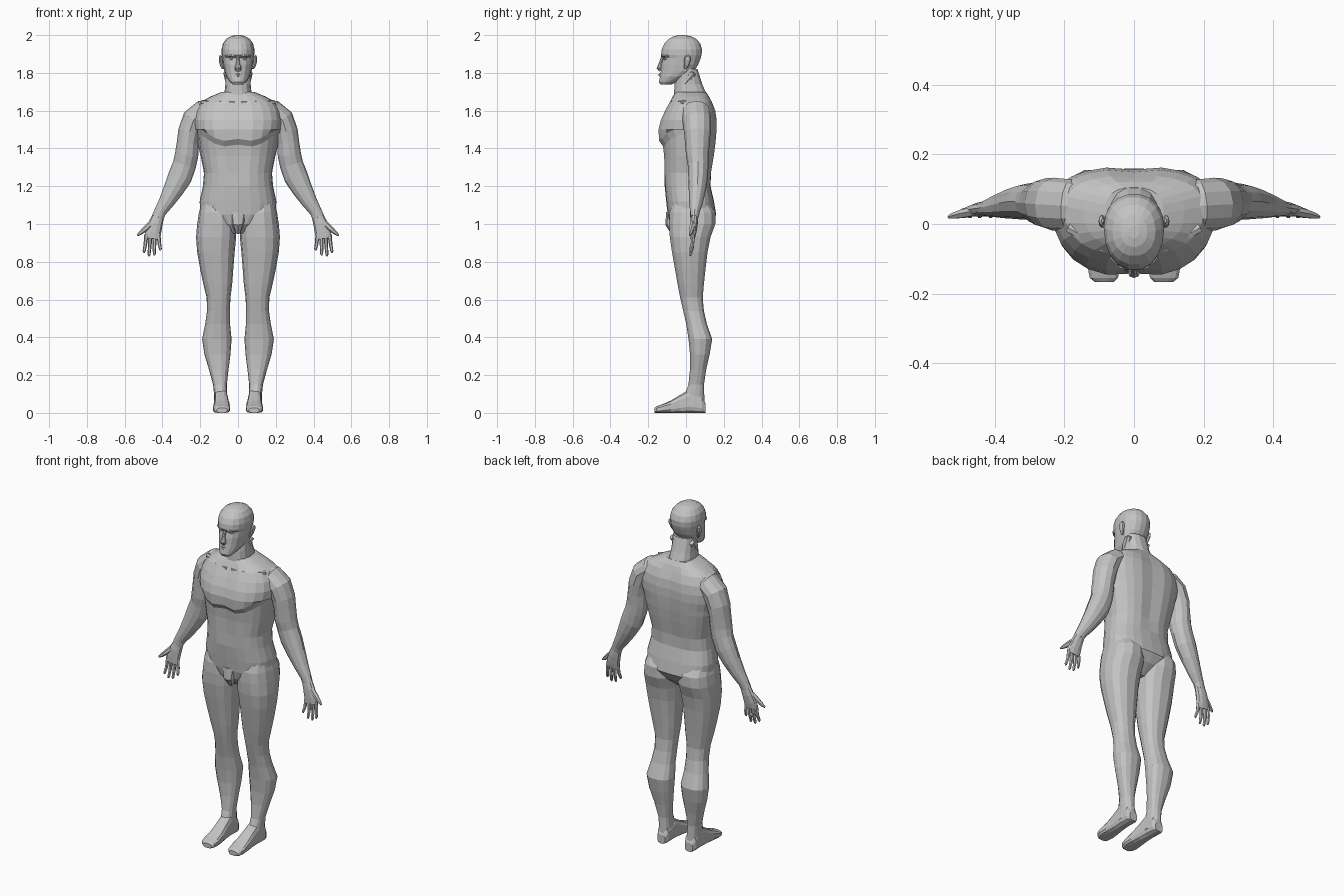
import bpy, bmesh, math
from mathutils import Vector

skin = bpy.data.materials.new("grey clay")
skin.diffuse_color = (0.55, 0.55, 0.55, 1)


def loft(name, rings, mirror=False):
    """Skin a list of point rings, cap both ends, keep flat shading."""
    bm = bmesh.new()
    vs = [[bm.verts.new(p) for p in r] for r in rings]
    n = len(vs[0])
    for a, b in zip(vs, vs[1:]):
        for i in range(n):
            j = (i + 1) % n
            bm.faces.new((a[i], a[j], b[j], b[i]))
    bm.faces.new(vs[0])
    bm.faces.new(vs[-1])
    bmesh.ops.recalc_face_normals(bm, faces=bm.faces)
    me = bpy.data.meshes.new(name)
    bm.to_mesh(me)
    bm.free()
    me.materials.append(skin)
    ob = bpy.data.objects.new(name, me)
    bpy.context.collection.objects.link(ob)
    if mirror:
        ob.modifiers.new("mirror", 'MIRROR').use_mirror_merge = False
    return ob


def sp(v, e):
    return math.copysign(abs(v) ** e, v)


def flat_ring(z, x0, x1, yf, yb, yc, n=16, e=0.85):
    """Horizontal section with separate front and back depth."""
    cx, w = (x0 + x1) / 2, (x1 - x0) / 2
    pts = []
    for i in range(n):
        a = 2 * math.pi * i / n
        s = sp(math.sin(a), e)
        y = yc + s * (yb - yc) if s > 0 else yc + s * (yc - yf)
        pts.append(Vector((cx + w * sp(math.cos(a), e), y, z)))
    return pts


def tube(name, secs, n=10, mirror=True):
    """Limb along a path: x, y, z, radius across, radius in depth."""
    ps = [Vector(s[:3]) for s in secs]
    rings = []
    for k, s in enumerate(secs):
        t = (ps[min(k + 1, len(ps) - 1)] - ps[max(k - 1, 0)]).normalized()
        a = t.cross(Vector((0, 1, 0))).normalized()
        b = t.cross(a)
        rings.append([ps[k] + a * s[3] * math.cos(2 * math.pi * i / n)
                      + b * s[4] * math.sin(2 * math.pi * i / n) for i in range(n)])
    return loft(name, rings, mirror)


# Torso: z, half width, front, back, widest depth
torso = [(.95, .04, -.05, .07, .01), (1.0, .13, -.085, .13, .03), (1.05, .20, -.097, .16, .04),
         (1.12, .203, -.105, .148, .04), (1.20, .186, -.113, .13, .03), (1.27, .18, -.117, .135, .03),
         (1.36, .198, -.12, .15, .04), (1.42, .212, -.126, .158, .045), (1.45, .216, -.148, .161, .045),
         (1.50, .23, -.151, .165, .05), (1.55, .235, -.138, .165, .05), (1.60, .225, -.115, .158, .05),
         (1.645, .20, -.09, .14, .05), (1.675, .145, -.07, .122, .04), (1.70, .085, -.055, .105, .03)]
rings = [flat_ring(z, -w, w, f, b, c, 24, .8) for z, w, f, b, c in torso]
for k, r in enumerate(rings):
    for p in r:
        if abs(p.x) < .01 and 4 < k < 13:        # spine and breastbone grooves
            p.y += .009 if p.y < 0 else -.009
        if k in (7, 8) and p.y < .02:            # lower edge of the chest rises outward
            p.z += .055 * (abs(p.x) / .2) ** 3 - .012 * math.sin(min(abs(p.x) / .16, 1) * math.pi)
loft("torso", rings)

# Neck
neck = [(1.62, .085, -.06, .12, .03), (1.68, .073, -.066, .114, .02),
        (1.74, .067, -.062, .088, .01), (1.82, .066, -.045, .062, .01)]
loft("neck", [flat_ring(z, -w, w, f, b, c, 14) for z, w, f, b, c in neck])
tube("neck_muscle", [(.066, .04, 1.80, .012, .016), (.05, -.01, 1.74, .014, .018),
                     (.018, -.062, 1.655, .010, .014)], 6)
tube("collar_bone", [(.015, -.078, 1.64, .010, .012), (.09, -.068, 1.645, .010, .012),
                     (.19, -.01, 1.645, .012, .014)], 6)

# Head
head = [(1.738, .028, -.135, -.08, -.11), (1.752, .043, -.144, -.04, -.09), (1.78, .062, -.139, .0, -.05),
        (1.81, .072, -.135, .045, -.02), (1.845, .079, -.131, .066, -.01), (1.878, .083, -.122, .079, -.01),
        (1.895, .086, -.134, .084, -.01), (1.925, .087, -.13, .086, -.01), (1.955, .08, -.116, .077, -.015),
        (1.98, .062, -.092, .056, -.02), (1.994, .038, -.066, .026, -.022), (2.0, .015, -.04, -.005, -.022)]
loft("head", [flat_ring(z, -w, w, f, b, c, 18, .92) for z, w, f, b, c in head])
tube("nose", [(0, -.122, 1.89, .008, .008), (0, -.134, 1.85, .010, .010),
              (0, -.139, 1.825, .018, .016), (0, -.133, 1.812, .014, .010)], 8, False)
tube("brow", [(.012, -.124, 1.888, .006, .010), (.035, -.12, 1.893, .007, .010),
              (.064, -.093, 1.888, .006, .008)], 6)
tube("eye", [(.018, -.115, 1.873, .003, .004), (.034, -.113, 1.874, .007, .008),
             (.05, -.103, 1.874, .003, .004)], 6)
tube("lips", [(-.028, -.123, 1.787, .003, .004), (0, -.137, 1.789, .010, .009),
              (.028, -.123, 1.787, .003, .004)], 6, False)
tube("ear", [(.079, -.003, 1.822, .006, .007), (.087, .003, 1.842, .009, .013),
             (.092, .008, 1.87, .010, .019), (.093, .01, 1.885, .008, .015),
             (.090, .01, 1.893, .004, .006)], 8)

# Arms
tube("arm", [(.13, .05, 1.60, .05, .06), (.185, .053, 1.595, .062, .075), (.232, .057, 1.555, .064, .076),
             (.256, .06, 1.49, .061, .071), (.266, .06, 1.43, .058, .065), (.272, .06, 1.365, .062, .06),
             (.283, .064, 1.315, .062, .055), (.307, .064, 1.25, .064, .052), (.34, .06, 1.185, .054, .046),
             (.38, .053, 1.115, .041, .036), (.412, .047, 1.065, .032, .026), (.425, .044, 1.035, .032, .022)], 12)

# Hands
tube("palm", [(.42, .046, 1.045, .031, .02), (.437, .042, 1.00, .038, .021),
              (.45, .038, .955, .043, .017), (.454, .035, .922, .042, .012)], 10)
fingers = [(.421, .93, .411, .86), (.442, .927, .443, .834), (.464, .927, .471, .83), (.485, .932, .497, .848)]
for x0, z0, x1, z1 in fingers:
    xm, zm = (x0 + x1) / 2, (z0 + z1) / 2
    tube("finger", [(x0, .036, z0 + .012, .011, .011), (xm, .034, zm, .0095, .010),
                    (x1, .024, z1 + .008, .008, .008), (x1, .022, z1, .004, .004)], 6)
tube("thumb", [(.458, .036, 1.005, .016, .014), (.49, .03, .975, .015, .014),
               (.517, .024, .952, .010, .010), (.532, .02, .94, .005, .005)], 6)

# Legs: z, inner x, outer x, front, back
leg = [(1.12, .05, .19, -.07, .12), (1.06, .015, .207, -.09, .158), (1.0, .008, .216, -.092, .158),
       (.93, .010, .222, -.088, .132), (.85, .018, .216, -.076, .116), (.76, .025, .20, -.06, .105),
       (.68, .031, .183, -.046, .096), (.61, .04, .166, -.032, .09), (.54, .043, .164, -.016, .096),
       (.47, .042, .174, .0, .112), (.39, .034, .19, .012, .14), (.31, .04, .178, .02, .126),
       (.23, .05, .154, .02, .108), (.15, .059, .132, .012, .096), (.09, .057, .126, -.01, .098),
       (.03, .053, .126, -.02, .1)]
loft("leg", [flat_ring(z, a, b, f, k, (f + k) / 2, 14) for z, a, b, f, k in leg], True)

# Feet: y, inner x, outer x, top height
foot = [(.103, .065, .115, .05), (.085, .055, .125, .09), (.02, .054, .126, .125), (-.03, .05, .126, .095),
        (-.08, .043, .13, .065), (-.125, .04, .134, .045), (-.155, .045, .128, .035), (-.167, .058, .112, .026)]
rings = []
for y, a, b, h in foot:
    ang = [2 * math.pi * (i + .5) / 12 for i in range(12)]
    rings.append([Vector(((a + b) / 2 + (b - a) / 2 * sp(math.cos(t), .7), y,
                          max(0, h * (.5 + .52 * sp(math.sin(t), .6))))) for t in ang])
loft("foot", rings, True)

# Groin
tube("groin", [(0, -.075, 1.06, .045, .03), (0, -.08, 1.0, .034, .03), (0, -.06, .955, .014, .02)], 8, False)
